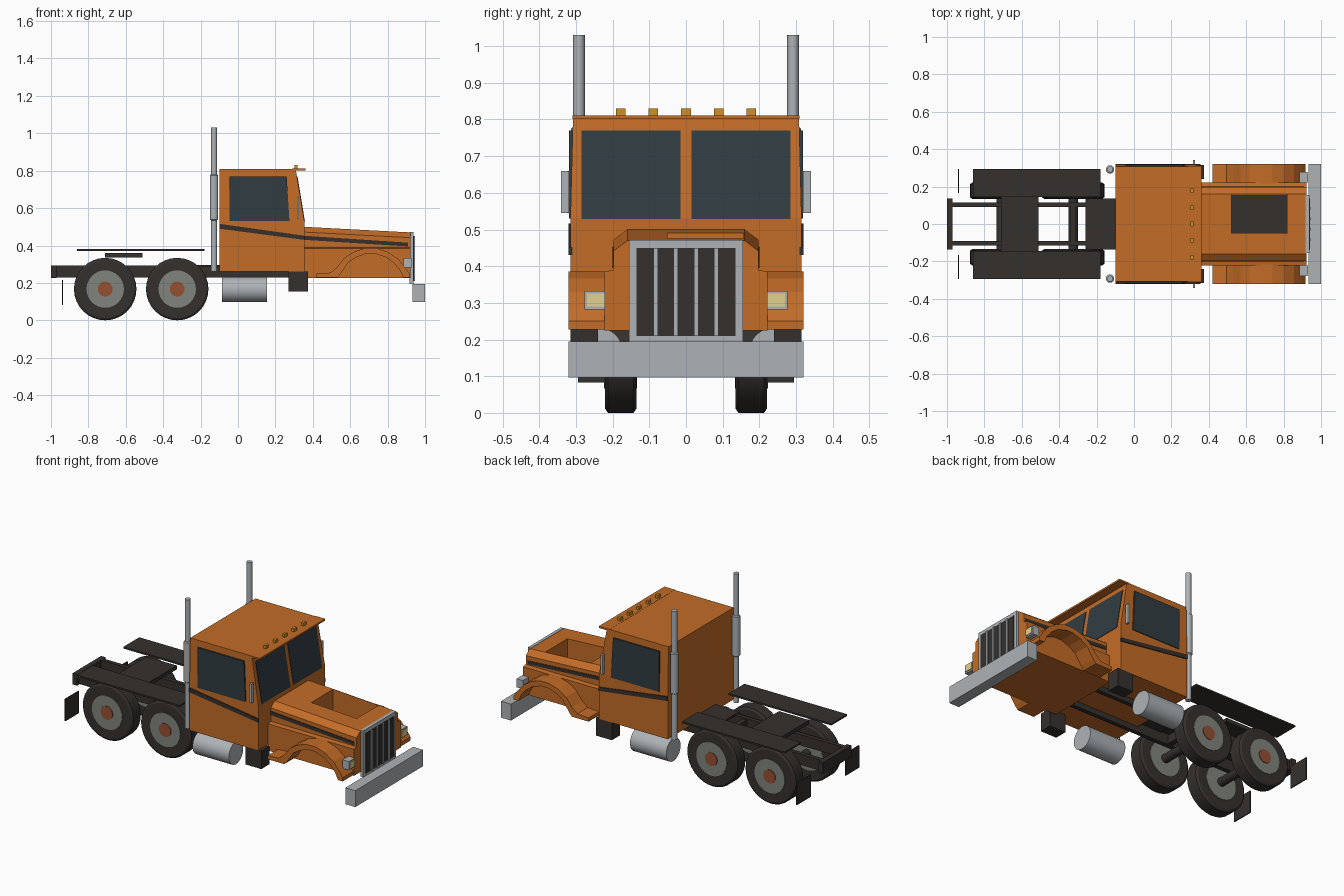
import bpy, bmesh, math
from mathutils import Vector

if "Cube" in bpy.data.objects:
    bpy.data.objects.remove(bpy.data.objects["Cube"])


def material(name, r, g, b):
    m = bpy.data.materials.new(name)
    m.diffuse_color = (r, g, b, 1)
    m.use_nodes = True
    m.node_tree.nodes["Principled BSDF"].inputs["Base Color"].default_value = m.diffuse_color
    return m


ORANGE = material("orange_paint", 0.55, 0.15, 0.02)
DARK = material("dark_chassis", 0.035, 0.03, 0.027)
GLASS = material("dark_glass", 0.03, 0.045, 0.055)
METAL = material("bright_metal", 0.42, 0.45, 0.47)
RIM = material("rim_grey", 0.22, 0.23, 0.21)
HUB = material("hub_rust", 0.30, 0.08, 0.03)
AMBER = material("amber", 0.65, 0.28, 0.02)
LENS = material("lamp_lens", 0.75, 0.65, 0.28)


def loft(name, loops, mat, mirror=False):
    """Skin a list of equal-length point loops and cap both ends."""
    bm = bmesh.new()
    rings = [[bm.verts.new(p) for p in loop] for loop in loops]
    n = len(rings[0])
    for a, b in zip(rings, rings[1:]):
        for i in range(n):
            j = (i + 1) % n
            bm.faces.new((a[i], a[j], b[j], b[i]))
    bm.faces.new(rings[0])
    bm.faces.new(rings[-1])
    bmesh.ops.recalc_face_normals(bm, faces=bm.faces)
    me = bpy.data.meshes.new(name)
    bm.to_mesh(me)
    bm.free()
    me.materials.append(mat)
    ob = bpy.data.objects.new(name, me)
    bpy.context.collection.objects.link(ob)
    if mirror:
        mod = ob.modifiers.new("mirror", 'MIRROR')
        mod.use_axis = (False, True, False)
        mod.use_mirror_merge = False
    return ob


def prism(name, profile, y0, y1, mat, mirror=False):
    """Extrude an x-z profile along y."""
    return loft(name, [[(x, y, z) for x, z in profile] for y in (y0, y1)], mat, mirror)


def box(name, x0, x1, y0, y1, z0, z1, mat, mirror=False):
    return prism(name, [(x0, z0), (x1, z0), (x1, z1), (x0, z1)], y0, y1, mat, mirror)


def lathe(name, centre, axis, stations, mat, mirror=False, sides=32):
    """Round part along x, y or z; stations are (offset, radius)."""
    k = 'xyz'.index(axis)
    loops = []
    for off, r in stations:
        loop = []
        for i in range(sides):
            a = 2 * math.pi * i / sides
            p = Vector(centre)
            p[k] += off
            p[(k + 1) % 3] += r * math.cos(a)
            p[(k + 2) % 3] += r * math.sin(a)
            loop.append(p)
        loops.append(loop)
    ob = loft(name, loops, mat, mirror)
    bpy.ops.object.select_all(action='DESELECT')
    ob.select_set(True)
    bpy.context.view_layer.objects.active = ob
    bpy.ops.object.shade_smooth_by_angle(angle=math.radians(30))
    return ob


# Chassis
box("frame_rail", -0.98, 0.92, 0.09, 0.115, 0.228, 0.292, DARK, True)
box("rear_crossbeam", -1.0, -0.97, -0.135, 0.135, 0.225, 0.292, DARK)
box("middle_crossbeam", -0.34, -0.31, -0.09, 0.09, 0.235, 0.285, DARK)
box("rear_deck", -0.26, -0.08, -0.135, 0.135, 0.285, 0.297, DARK)
box("coupling_plate", -0.71, -0.51, -0.15, 0.15, 0.337, 0.36, DARK)
box("rear_mudguard", -0.86, -0.18, 0.145, 0.295, 0.37, 0.38, DARK, True)
box("mud_flap", -0.941, -0.935, 0.165, 0.295, 0.083, 0.215, DARK, True)
box("cab_step", 0.27, 0.375, 0.24, 0.315, 0.155, 0.262, DARK, True)

# Rear wheels and axles
for n, x in (("front", -0.325), ("back", -0.71)):
    lathe(f"{n}_axle", (x, 0, 0.167), 'y', [(-0.15, 0.025), (0.15, 0.025)], DARK, sides=16)
    lathe(f"{n}_tyre", (x, 0.178, 0.167), 'y',
          [(-0.043, 0.155), (-0.035, 0.167), (0.035, 0.167), (0.043, 0.155)], DARK, True)
    lathe(f"{n}_rim", (x, 0.178, 0.167), 'y', [(-0.045, 0.1), (0.046, 0.1)], RIM, True)
    lathe(f"{n}_hub", (x, 0.178, 0.167), 'y', [(0.03, 0.04), (0.05, 0.04)], HUB, True, 16)

# Cab
loft("cab", [[(x0, -w, z), (x1, -w, z), (x1, w, z), (x0, w, z)] for z, x0, x1, w in
             ((0.26, -0.1, 0.355, 0.315), (0.53, -0.1, 0.355, 0.315), (0.81, -0.1, 0.308, 0.308))], ORANGE)
box("roof_visor", 0.29, 0.36, -0.31, 0.31, 0.801, 0.811, ORANGE)
prism("side_window", [(-0.045, 0.53), (0.275, 0.53), (0.26, 0.77), (-0.045, 0.77)], 0.306, 0.319, GLASS, True)
prism("windscreen_pane", [(0.345, 0.528), (0.358, 0.528), (0.318, 0.77), (0.305, 0.77)], 0.015, 0.285, GLASS, True)
prism("cab_stripe", [(-0.1, 0.49), (0.356, 0.43), (0.356, 0.452), (-0.1, 0.516)], 0.31, 0.32, DARK, True)
for i in range(5):
    y = (i - 2) * 0.089
    box(f"roof_light_{i + 1}", 0.302, 0.318, y - 0.013, y + 0.013, 0.81, 0.83, AMBER)
box("mirror", 0.315, 0.327, 0.319, 0.341, 0.545, 0.66, METAL, True)


# Hood with a rectangular opening over the engine
def hood_section(x, top):
    half = [(0.222, 0.225), (0.222, 0.385), (0.197, 0.39), (0.197, top - 0.028), (0.16, top)]
    return [(x, y, z) for y, z in half] + [(x, -y, z) for y, z in reversed(half)]


hood = loft("hood", [hood_section(0.35, 0.5), hood_section(0.922, 0.47)], ORANGE)
cutter = box("hood_cutter", 0.52, 0.82, -0.05, 0.157, 0.3, 0.6, ORANGE)
cutter.hide_render = True
cutter.hide_viewport = True
cut = hood.modifiers.new("opening", 'BOOLEAN')
cut.operation = 'DIFFERENCE'
cut.solver = 'EXACT'
cut.object = cutter
box("engine_floor", 0.521, 0.819, -0.049, 0.156, 0.295, 0.304, DARK)
prism("hood_stripe", [(0.355, 0.43), (0.91, 0.395), (0.91, 0.415), (0.355, 0.452)], 0.19, 0.2, DARK, True)

# Arched front fenders
outer = [(0.42, 0.25), (0.495, 0.255), (0.53, 0.285), (0.57, 0.335), (0.62, 0.367), (0.68, 0.386),
         (0.74, 0.386), (0.8, 0.367), (0.855, 0.33), (0.892, 0.285), (0.917, 0.25), (0.917, 0.228)]
inner = [(0.885, 0.228), (0.865, 0.27), (0.83, 0.31), (0.79, 0.338), (0.735, 0.356), (0.685, 0.356),
         (0.635, 0.338), (0.59, 0.31), (0.55, 0.25), (0.53, 0.228), (0.42, 0.228)]
prism("front_fender", outer + inner, 0.215, 0.32, ORANGE, True)

# Grille, headlights and bumper
box("grille_frame", 0.918, 0.937, -0.155, 0.155, 0.195, 0.472, METAL)
box("grille_inset", 0.925, 0.94, -0.135, 0.135, 0.21, 0.45, DARK)
for i in range(4):
    y = (i - 1.5) * 0.055
    box(f"grille_bar_{i + 1}", 0.93, 0.946, y - 0.006, y + 0.006, 0.21, 0.45, METAL)
box("headlight_case", 0.885, 0.927, 0.221, 0.277, 0.282, 0.333, METAL, True)
box("headlight_lens", 0.92, 0.931, 0.222, 0.27, 0.29, 0.326, LENS, True)
box("front_bumper", 0.934, 1.0, -0.32, 0.32, 0.097, 0.195, METAL)

# Fuel tanks and exhaust stacks
lathe("fuel_tank", (0.035, 0.24, 0.165), 'x', [(-0.12, 0.068), (0.12, 0.068)], METAL, True)
lathe("exhaust_stack", (-0.128, 0.292, 0), 'z',
      [(0.26, 0.016), (0.535, 0.016), (0.54, 0.022), (0.775, 0.022), (0.78, 0.016), (1.03, 0.016)],
      METAL, True, 20)
